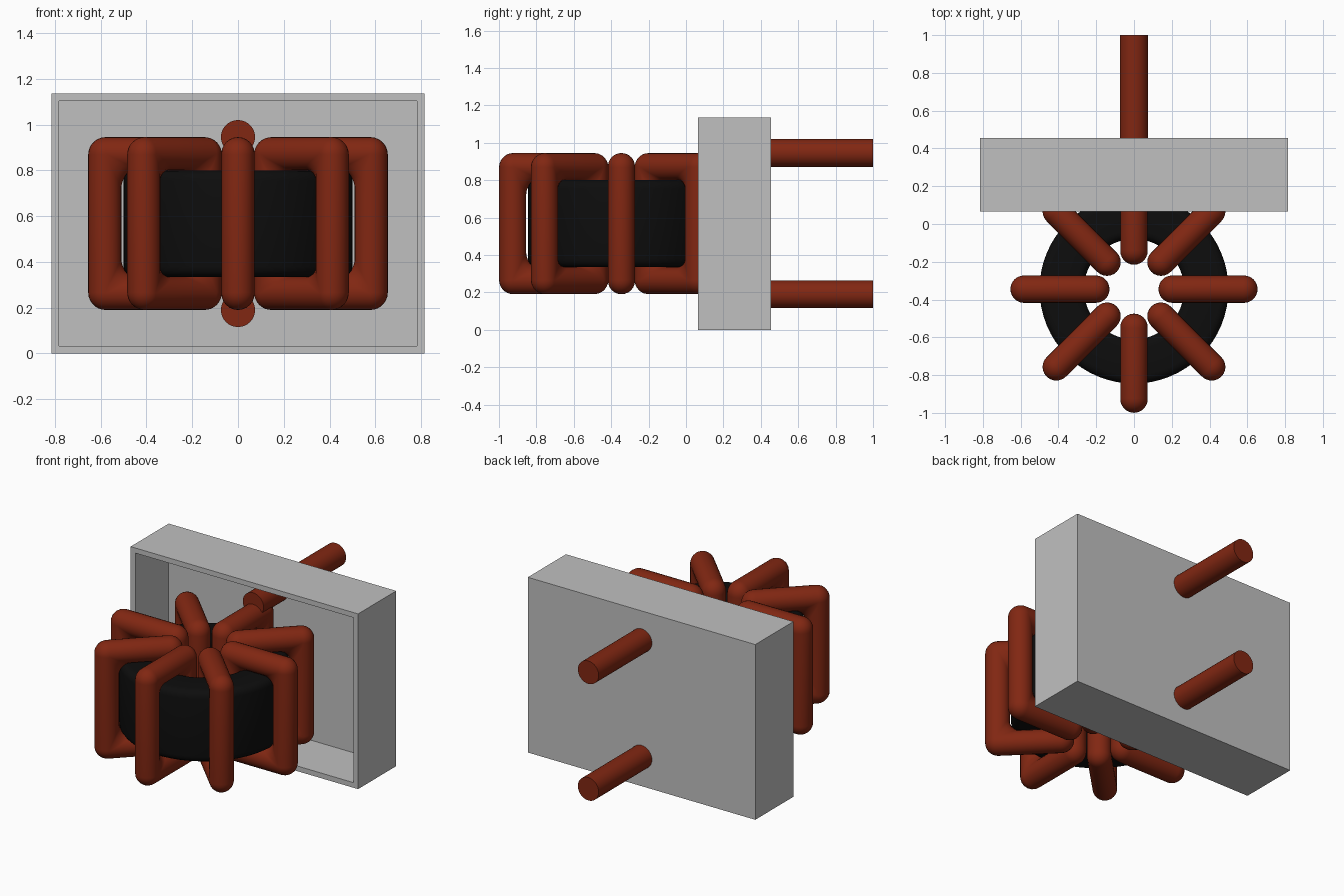
import bpy, bmesh, math
from mathutils import Matrix, Vector

cube = bpy.data.objects.get("Cube")
if cube:
    bpy.data.objects.remove(cube, do_unlink=True)


def material(name, rgb, rough=0.5):
    m = bpy.data.materials.new(name)
    m.use_nodes = True
    m.diffuse_color = (*rgb, 1)
    bsdf = m.node_tree.nodes["Principled BSDF"]
    bsdf.inputs["Base Color"].default_value = (*rgb, 1)
    bsdf.inputs["Roughness"].default_value = rough
    return m


COPPER = material("copper red", (0.22, 0.02, 0.006))
BLACK = material("core black", (0.004, 0.004, 0.004))
GREY = material("case grey", (0.53, 0.53, 0.53))

RING = Vector((0, -0.345, 0.5675))   # centre of the wound ring
WIRE = 0.0725                        # wire radius


def finish(bm, name, mat, smooth=True):
    bmesh.ops.recalc_face_normals(bm, faces=bm.faces[:])
    mesh = bpy.data.meshes.new(name)
    bm.to_mesh(mesh)
    bm.free()
    mesh.materials.append(mat)
    ob = bpy.data.objects.new(name, mesh)
    bpy.context.collection.objects.link(ob)
    if smooth:
        bpy.ops.object.select_all(action='DESELECT')
        ob.select_set(True)
        bpy.context.view_layer.objects.active = ob
        bpy.ops.object.shade_smooth_by_angle(angle=math.radians(40))
    return ob


def skin(bm, loops):
    """Join a closed series of closed point loops with quads."""
    rows = [[bm.verts.new(p) for p in loop] for loop in loops]
    for i, a in enumerate(rows):
        b = rows[(i + 1) % len(rows)]
        for j in range(len(a)):
            k = (j + 1) % len(a)
            bm.faces.new((a[j], a[k], b[k], b[j]))


def rounded_rect(cx, hx, hz, rad, y, steps=7):
    """Rounded rectangle in the xz plane."""
    pts = []
    for q, (sx, sz) in enumerate([(1, 1), (-1, 1), (-1, -1), (1, -1)]):
        for s in range(steps + 1):
            t = (q + s / steps) * math.pi / 2
            pts.append(Vector((cx + sx * (hx - rad) + rad * math.cos(t), y,
                               sz * (hz - rad) + rad * math.sin(t))))
    return pts


# Wire turns: round-section rectangular frames, rounded outside and filleted inside
for n in range(8):
    bm = bmesh.new()
    loops = []
    for i in range(24):
        phi = 2 * math.pi * i / 24
        off = WIRE * math.cos(phi)
        loops.append(rounded_rect(0.392, 0.19 + off, 0.305 + off,
                                  abs(off) + 0.004, WIRE * math.sin(phi)))
    skin(bm, loops)
    bm.transform(Matrix.Translation(RING) @ Matrix.Rotation(n * math.pi / 4, 4, 'Z'))
    finish(bm, f"wire_turn_{n + 1}", COPPER)

# Ring core: rounded rectangular section spun around the vertical axis
bm = bmesh.new()
section = rounded_rect(0.3825, 0.1175, 0.2325, 0.045, 0, steps=4)
skin(bm, [[Matrix.Rotation(2 * math.pi * i / 64, 3, 'Z') @ p + RING for p in section]
          for i in range(64)])
finish(bm, "ring_core", BLACK)

# Case: a box with its front face inset and pushed in
bm = bmesh.new()
bmesh.ops.create_cube(bm, size=1, matrix=Matrix.Translation((0, 0.26, 0.5675))
                      @ Matrix.Diagonal((1.63, 0.39, 1.135, 1)))
bm.normal_update()
front = min(bm.faces, key=lambda f: f.calc_center_median().y)
bmesh.ops.inset_region(bm, faces=[front], thickness=0.047)
floor = bmesh.ops.extrude_face_region(bm, geom=[front])
bmesh.ops.translate(bm, vec=(0, 0.34, 0),
                    verts=[v for v in floor["geom"] if isinstance(v, bmesh.types.BMVert)])
if front.is_valid:
    bm.faces.remove(front)
finish(bm, "case", GREY, smooth=False)

# Terminal pins through the back of the case
for name, z in (("lower_pin", 0.19), ("upper_pin", 0.945)):
    bm = bmesh.new()
    bmesh.ops.create_cone(bm, cap_ends=True, segments=32, radius1=0.0745, radius2=0.0745,
                          depth=0.845, matrix=Matrix.Translation((0, 0.5775, z))
                          @ Matrix.Rotation(math.pi / 2, 4, 'X'))
    finish(bm, name, COPPER)
